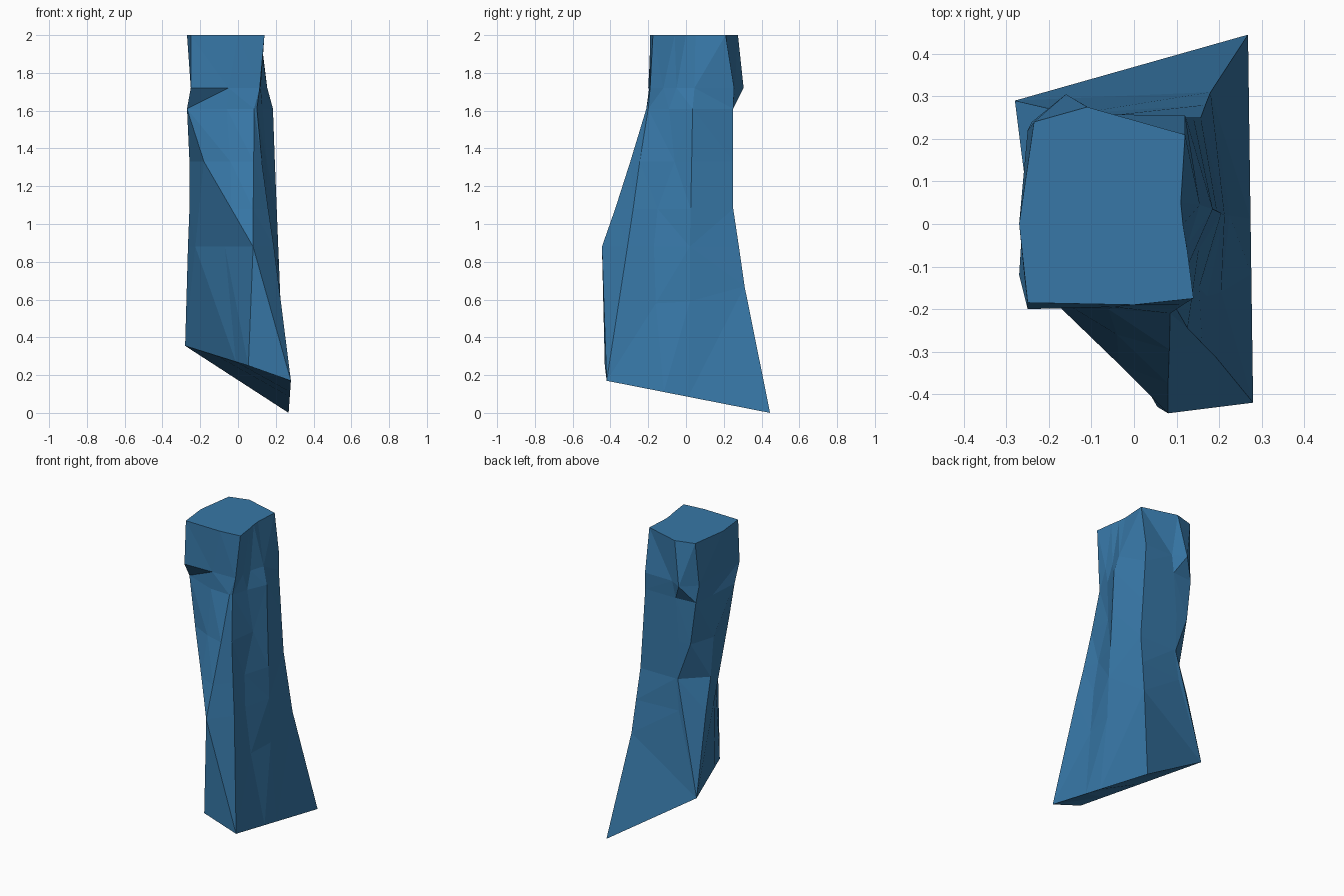
import bpy, bmesh
from mathutils import Vector

if "Cube" in bpy.data.objects:
    bpy.data.objects.remove(bpy.data.objects["Cube"])

# Horizontal outlines of the pillar, counter-clockwise from the front-left corner
RINGS = [
    (2.00, [(-.25, -.185), (0, -.19), (.14, -.175), (.125, -.06), (.115, .0), (.11, .05),
            (.12, .21), (-.11, .275), (-.235, .24), (-.27, 0)]),
    (1.72, [(-.25, -.2), (-.05, -.195), (.115, -.19), (.12, -.12), (.125, -.05), (.155, .045),
            (.12, .255), (-.08, .258), (-.16, .305), (-.25, .22)]),
    (1.61, [(-.27, -.12), (-.06, -.2), (.085, -.21), (.10, -.2), (.13, -.09), (.185, .035),
            (.122, .25), (-.10, .25), (-.24, .24), (-.257, .09)]),
    (1.33, [(-.18, -.19), (-.04, -.26), (.083, -.295), (.126, -.245), (.152, -.06), (.195, .03),
            (.14, .25), (-.12, .25), (-.205, .246), (-.257, .08)]),
    (1.08, [(-.206, -.067), (-.035, -.33), (.08, -.375), (.16, -.28), (.153, -.15), (.205, .025),
            (.157, .25), (-.1, .25), (-.115, .25), (-.257, .11)]),
    (0.88, [(-.226, .03), (-.07, -.21), (.08, -.445), (.19, -.31), (.172, -.17), (.213, .02),
            (.168, .28), (-.13, .26), (-.16, .262), (-.265, .17)]),
]

# Slanted foot: four corners, with the other columns landing on its edges
A, B = Vector((-.28, .29, .355)), Vector((.055, -.43, .25))
C, D = Vector((.28, -.42, .17)), Vector((.268, .445, 0))
FOOT = [A.lerp(B, .5), A.lerp(B, .8), B, C, C.lerp(D, .35), C.lerp(D, .5), D, A, A, A]

bm = bmesh.new()
loops = [[bm.verts.new((x, y, z)) for x, y in pts] for z, pts in RINGS]
foot = [bm.verts.new(p) for p in FOOT]
foot[8] = foot[9] = foot[7]

# Lower right side: end of the groove, its ridge and the back corner
lower = loops[-1][:]
lower[3] = foot[3]
for col, p in {4: (.205, -.16, .58), 5: (.225, .02, .59), 6: (.18, .31, .67)}.items():
    lower[col] = bm.verts.new(p)
loops += [lower, foot]


def face(*verts):
    """Add a face, skipping repeated corners."""
    verts = list(dict.fromkeys(verts))
    if len(verts) > 2:
        bm.faces.new(verts)


# Loft the rings; the front-left columns have fixed diagonals to shape the ledge
n = len(foot)
for row, (up, low) in enumerate(zip(loops, loops[1:])):
    for i in range(n):
        j = (i + 1) % n
        if i == 0 and row == 1:
            face(low[i], low[j], up[j])
            face(low[i], up[j], up[i])
        elif i < 2:
            face(low[i], low[j], up[i])
            face(low[j], up[j], up[i])
        else:
            face(low[i], low[j], up[j], up[i])
face(*loops[0])
face(*foot[::-1])
bmesh.ops.triangulate(bm, faces=bm.faces)
bmesh.ops.recalc_face_normals(bm, faces=bm.faces)

mesh = bpy.data.meshes.new("rock_pillar")
bm.to_mesh(mesh)
bm.free()

# Single blue stone colour
blue = bpy.data.materials.new("steel blue stone")
blue.diffuse_color = (.038, .185, .385, 1)
blue.use_nodes = True
blue.node_tree.nodes["Principled BSDF"].inputs["Base Color"].default_value = blue.diffuse_color
mesh.materials.append(blue)
bpy.context.collection.objects.link(bpy.data.objects.new("rock_pillar", mesh))
